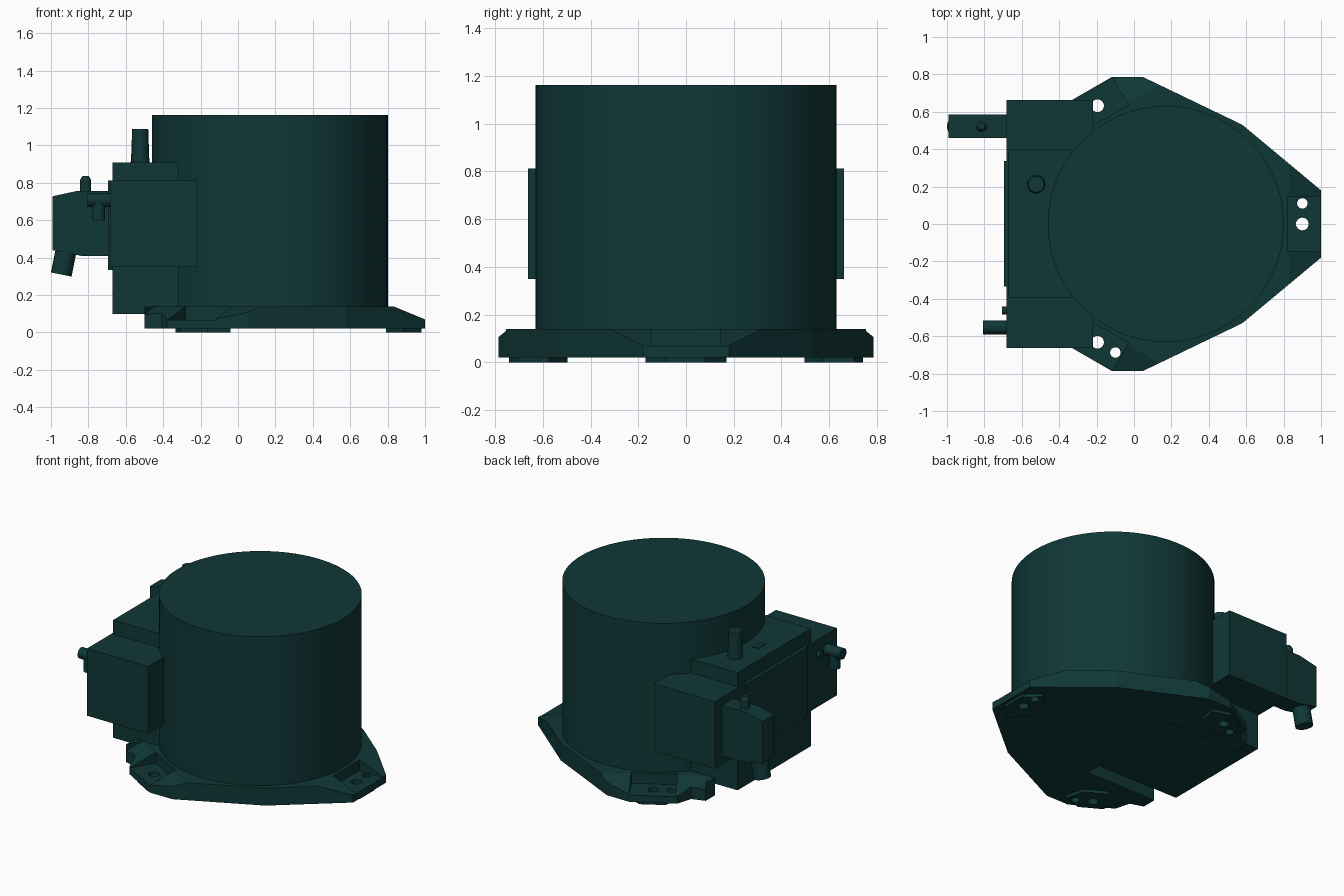
import bpy, bmesh, math
from mathutils import Matrix, Vector

cube = bpy.data.objects.get("Cube")
if cube:
    bpy.data.objects.remove(cube, do_unlink=True)

# Single dark teal finish
teal = bpy.data.materials.new("dark_teal")
teal.use_nodes = True
COLOR = (0.005, 0.038, 0.038, 1.0)
teal.diffuse_color = COLOR
bsdf = next(n for n in teal.node_tree.nodes if n.type == 'BSDF_PRINCIPLED')
bsdf.inputs["Base Color"].default_value = COLOR

AXIS_X = 0.17                       # x of the drum axis
I = Matrix.Identity(4)
XZ = Matrix(((1, 0, 0, 0), (0, 0, 1, 0), (0, 1, 0, 0), (0, 0, 0, 1)))  # profile in x-z, depth in y


def finish(name, bm, smooth=False):
    bmesh.ops.recalc_face_normals(bm, faces=bm.faces)
    me = bpy.data.meshes.new(name)
    bm.to_mesh(me)
    bm.free()
    me.materials.append(teal)
    ob = bpy.data.objects.new(name, me)
    bpy.context.collection.objects.link(ob)
    if smooth:
        activate(ob)
        bpy.ops.object.shade_smooth_by_angle(angle=math.radians(35))
    return ob


def activate(ob):
    bpy.ops.object.select_all(action='DESELECT')
    ob.select_set(True)
    bpy.context.view_layer.objects.active = ob


def prism(name, pts, lo, hi, mat=I):
    """Extrude a flat outline from lo to hi."""
    bm = bmesh.new()
    a = [bm.verts.new(mat @ Vector((u, v, lo))) for u, v in pts]
    b = [bm.verts.new(mat @ Vector((u, v, hi))) for u, v in pts]
    bm.faces.new(a[::-1])
    bm.faces.new(b)
    n = len(pts)
    for i in range(n):
        j = (i + 1) % n
        bm.faces.new((a[i], a[j], b[j], b[i]))
    return finish(name, bm)


def box(name, x, y, z, mat=I):
    return prism(name, [(x[0], y[0]), (x[1], y[0]), (x[1], y[1]), (x[0], y[1])], z[0], z[1], mat)


def rod(name, p, q, r1, r2=None, seg=24, mat=I):
    """Round bar from p to q."""
    p, q = mat @ Vector(p), mat @ Vector(q)
    d = q - p
    bm = bmesh.new()
    place = Matrix.Translation((p + q) / 2) @ d.to_track_quat('Z', 'Y').to_matrix().to_4x4()
    bmesh.ops.create_cone(bm, cap_ends=True, segments=seg, radius1=r1,
                          radius2=r1 if r2 is None else r2, depth=d.length, matrix=place)
    return finish(name, bm, True)


def cut(ob, cutters):
    for c in cutters:
        c.hide_render = True
        m = ob.modifiers.new("cut", 'BOOLEAN')
        m.operation = 'DIFFERENCE'
        m.solver = 'EXACT'
        m.object = c
        activate(ob)
        bpy.ops.object.modifier_apply(modifier=m.name)
        bpy.data.objects.remove(c, do_unlink=True)


def lobe(k):
    """Frame of one mounting lobe: x is radial, y is tangential."""
    return Matrix.Translation((AXIS_X, 0, 0)) @ Matrix.Rotation(k * math.tau / 3, 4, 'Z')


def hole_cutters(k):
    return [rod("hole_cutter", (0.73, t, -0.1), (0.73, t, 0.3), r, mat=lobe(k))
            for t, r in ((0, 0.034), (0.11, 0.028))]


# Flange: three-lobed plate with a slot for the electronics housing
half = [(1, 0.18), (0.58, 0.53), (0.05, 0.785), (-0.12, 0.785), (-0.38, 0.635),
        (-0.41, 0.53), (-0.5, 0.5), (-0.5, 0.4), (0.04, 0.4)]
flange = prism("flange", half + [(x, -y) for x, y in reversed(half)], 0.02, 0.14)
for k in range(3):
    L = lobe(k)
    slope = prism("slope_cutter", [(0.6, 0.165), (0.9, 0.041), (0.9, 0.3), (0.6, 0.3)],
                  -0.33, 0.33, L @ XZ)
    pocket = box("pocket_cutter", (0.65, 0.95), (-0.145, 0.145), (0.067, 0.3), L)
    cut(flange, [slope, pocket] + hole_cutters(k))
    # Hexagonal foot pad under the lobe
    hexagon = [(0.62, -0.08), (0.715, -0.17), (0.81, -0.08),
               (0.81, 0.08), (0.715, 0.17), (0.62, 0.08)]
    pad = prism("foot_pad_%d" % (k + 1), hexagon, 0.0, 0.025, L)
    cut(pad, hole_cutters(k))

# Main drum
rod("drum", (AXIS_X, 0, 0.138), (AXIS_X, 0, 1.162), 0.631, seg=96)

# Electronics housing with side blocks and cover plate
box("housing", (-0.672, 0.1), (-0.395, 0.4), (0.1, 0.908))
for name, s in (("front", -1), ("back", 1)):
    box(name + "_side_block", (-0.683, -0.22), sorted((s * 0.3, s * 0.662)), (0.35, 0.812))
box("cover_plate", (-0.695, -0.66), (-0.333, 0.337), (0.335, 0.812))
box("top_label_plate", (-0.575, -0.535), (-0.04, 0.04), (0.9, 0.913))

# Post on top of the housing
rod("top_post", (-0.523, 0.212, 0.89), (-0.523, 0.212, 1.088), 0.05, 0.043, seg=16)

# Plug with release pin and angled cable outlet
prism("plug_body", [(-0.67, 0.41), (-0.84, 0.41), (-0.992, 0.44), (-0.992, 0.728),
                    (-0.86, 0.757), (-0.67, 0.757)], 0.46, 0.585, XZ)
rod("plug_pin", (-0.815, 0.522, 0.7), (-0.815, 0.522, 0.815), 0.03)
rod("plug_pin_tip", (-0.815, 0.522, 0.815), (-0.815, 0.522, 0.836), 0.03, 0.017)
rod("cable_outlet", (-0.915, 0.522, 0.46), (-0.945, 0.522, 0.31), 0.056)

# Small tee fitting on the front block
rod("tee_tube", (-0.67, -0.553, 0.708), (-0.806, -0.553, 0.708), 0.037)
rod("tee_stem", (-0.745, -0.553, 0.71), (-0.745, -0.553, 0.6), 0.034)
rod("small_button", (-0.67, -0.463, 0.708), (-0.706, -0.463, 0.708), 0.022)
